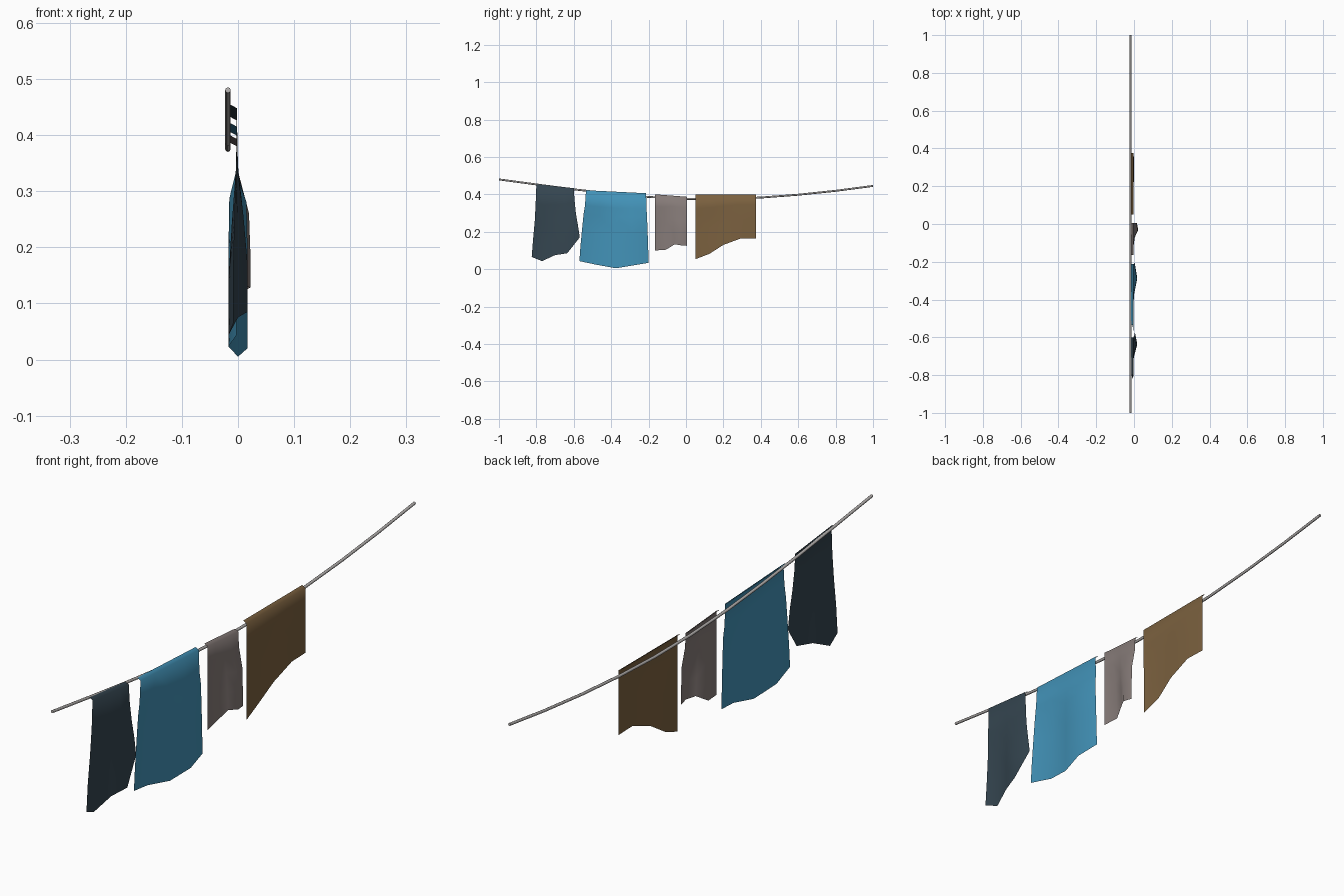
import bpy
from mathutils import Vector

if "Cube" in bpy.data.objects:
    bpy.data.objects.remove(bpy.data.objects["Cube"])


def material(name, rgb):
    m = bpy.data.materials.new(name)
    m.diffuse_color = (*rgb, 1)
    m.use_nodes = True
    m.node_tree.nodes["Principled BSDF"].inputs["Base Color"].default_value = m.diffuse_color
    return m


def add_mesh(name, verts, faces, mat, angle):
    me = bpy.data.meshes.new(name)
    me.from_pydata(verts, [], faces)
    me.update()
    ob = bpy.data.objects.new(name, me)
    bpy.context.collection.objects.link(ob)
    me.materials.append(mat)
    bpy.ops.object.select_all(action='DESELECT')
    ob.select_set(True)
    bpy.context.view_layer.objects.active = ob
    bpy.ops.object.shade_smooth_by_angle(angle=angle)
    return ob


def lerp(a, b, t):
    return a + (b - a) * t


# Sagging line: points swept with a round bevel
heights = [.480, .453, .427, .404, .386, .376, .375, .383, .398, .419, .445]
curve = bpy.data.curves.new("washing_line", 'CURVE')
curve.dimensions = '3D'
curve.bevel_depth = 0.005
curve.bevel_resolution = 2
curve.use_fill_caps = True
spline = curve.splines.new('POLY')
spline.points.add(len(heights) - 1)
for i, (p, z) in enumerate(zip(spline.points, heights)):
    p.co = (-0.018, -1 + 0.2 * i, z, 1)
line = bpy.data.objects.new("washing_line", curve)
bpy.context.collection.objects.link(line)
curve.materials.append(material("line_grey", (.45, .43, .42)))


# Hanging cloth: a strip folded over the line, then a rippling sheet.
# top = two corners (y, z); hem = five (y, z) points; wave = x offset per column
# rows = (drop fraction, sideways spread, ripple strength)
def cloth(name, rgb, top, hem, wave, rows):
    (y0, z0), (y1, z1) = top
    verts = []
    n = len(hem)
    for x, drop in ((-0.015, 0), (-0.002, 0.007)):
        for c in range(n):
            f = c / (n - 1)
            verts.append((x, lerp(y0, y1, f), lerp(z0, z1, f) - drop))
    for t, spread, ripple in rows:
        for c, (hy, hz) in enumerate(hem):
            f = c / (n - 1)
            verts.append((lerp(-0.002, wave[c], ripple),
                          lerp(lerp(y0, y1, f), hy, spread),
                          lerp(lerp(z0, z1, f) - 0.007, hz, t)))
    faces = []
    for r in range(len(rows) + 1):
        for c in range(n - 1):
            a = r * n + c
            faces.append((a, a + n, a + n + 1, a + 1))
    return add_mesh(name, verts, faces, material(name + "_colour", rgb), 1.2)


loose = [(.2, .15, .12), (.32, .35, .9), (.55, .6, 1), (.8, .85, 1), (1, 1, 1)]

cloth("dark_cloth", (.035, .06, .08), ((-.80, .455), (-.60, .433)),
      [(-.825, .065), (-.77, .043), (-.70, .075), (-.635, .085), (-.568, .17)],
      (-.008, -.017, 0, .017, .004),
      [(.25, .15, .1), (.5, .35, .6), (.75, .7, 1), (1, 1, 1)])

cloth("blue_cloth", (.055, .29, .48), ((-.535, .422), (-.213, .406)),
      [(-.57, .043), (-.475, .023), (-.375, .005), (-.285, .02), (-.20, .034)],
      (-.003, -.017, 0, .017, .003), loose)

cloth("grey_cloth", (.24, .20, .19), ((-.165, .40), (.005, .387)),
      [(-.165, .10), (-.107, .104), (-.06, .133), (-.03, .128), (.005, .125)],
      (-.003, -.012, .005, .022, .015),
      [(.2, .15, .12), (.48, .5, .9), (.75, .75, 1), (1, 1, 1)])

cloth("brown_cloth", (.20, .12, .05), ((.05, .398), (.375, .398)),
      [(.05, .053), (.125, .082), (.20, .13), (.295, .165), (.375, .165)],
      (-.003, -.008, -.002, .001, -.002), loose)
